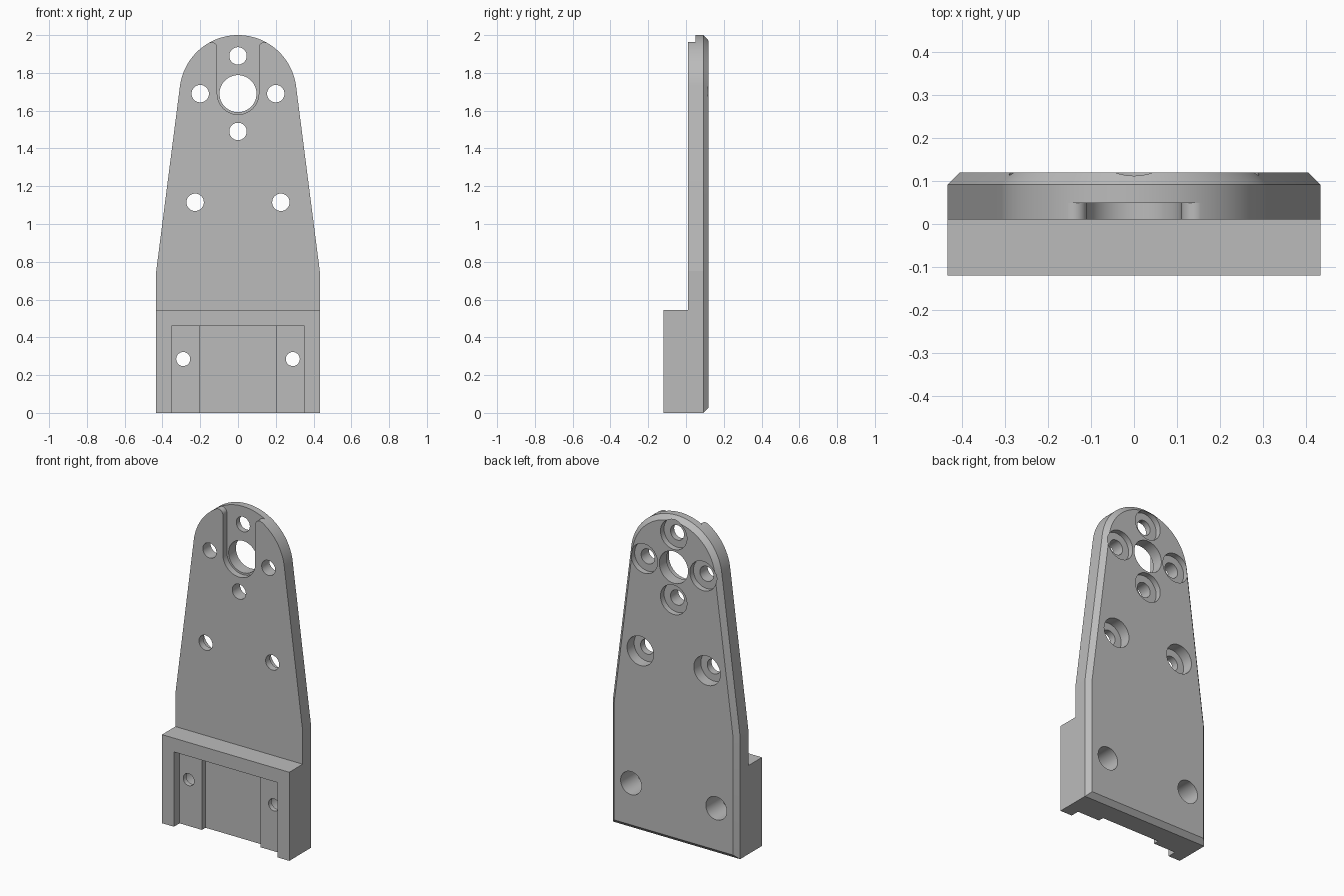
import bpy, bmesh, math
from math import sin, cos, radians

if "Cube" in bpy.data.objects:
    bpy.data.objects.remove(bpy.data.objects["Cube"], do_unlink=True)

HALF_W, SHOULDER_Z, HUB_Z, HUB_R = 0.433, 0.75, 1.69, 0.31
FRONT, CHAMFER_Y, BACK = 0.01, 0.092, 0.12

grey = bpy.data.materials.new("plain grey")
grey.use_nodes = True
grey.diffuse_color = (0.5, 0.5, 0.5, 1)
grey.node_tree.nodes["Principled BSDF"].inputs["Base Color"].default_value = (0.5, 0.5, 0.5, 1)


def loft(name, sections):
    """Solid through matching (y, [(x, z), ...]) sections."""
    bm = bmesh.new()
    rings = [[bm.verts.new((x, y, z)) for x, z in pts] for y, pts in sections]
    bm.faces.new(rings[0])
    bm.faces.new(rings[-1])
    for a, b in zip(rings, rings[1:]):
        for i in range(len(a)):
            j = (i + 1) % len(a)
            bm.faces.new((a[i], a[j], b[j], b[i]))
    bmesh.ops.recalc_face_normals(bm, faces=bm.faces)
    mesh = bpy.data.meshes.new(name)
    bm.to_mesh(mesh)
    bm.free()
    ob = bpy.data.objects.new(name, mesh)
    bpy.context.collection.objects.link(ob)
    mesh.materials.append(grey)
    return ob


def arc(cx, cz, r, start, end, steps):
    angles = [radians(start + (end - start) * i / steps) for i in range(steps + 1)]
    return [(cx + r * cos(a), cz + r * sin(a)) for a in angles]


def box(name, x, y0, y1, z0, z1):
    pts = [(-x, z0), (x, z0), (x, z1), (-x, z1)]
    return loft(name, [(y0, pts), (y1, pts)])


def cylinder(name, x, z, r, y0, y1):
    pts = arc(x, z, r, 0, 360, 64)[:-1]
    return loft(name, [(y0, pts), (y1, pts)])


def outline(inset):
    """Tapered plate edge with a round top tangent to the sloping sides."""
    slope = math.atan2(0.1255, 0.979)
    w, r = HALF_W - inset, HUB_R - inset
    shoulder = SHOULDER_Z - inset * math.tan(slope / 2)
    dz = shoulder - HUB_Z
    tangent = math.degrees(math.atan2(dz, w) + math.acos(r / math.hypot(w, dz)))
    return ([(-w, inset), (w, inset), (w, shoulder)]
            + arc(0, HUB_Z, r, tangent, 180 - tangent, 56) + [(-w, shoulder)])


# Plate with chamfered back edge
bracket = loft("mounting_bracket", [(FRONT, outline(0)), (CHAMFER_Y, outline(0)),
                                    (BACK, outline(BACK - CHAMFER_Y))])


def combine(tool, operation="DIFFERENCE"):
    mod = bracket.modifiers.new(tool.name, "BOOLEAN")
    mod.operation, mod.solver, mod.object = operation, "EXACT", tool
    bpy.context.view_layer.objects.active = bracket
    bpy.ops.object.modifier_apply(modifier=mod.name)
    bpy.data.objects.remove(tool, do_unlink=True)


# Thick foot block and its stepped pocket, open at the bottom
combine(box("foot_block", HALF_W, -0.12, 0.05, 0, 0.545), "UNION")
combine(box("pocket", 0.352, -0.2, -0.065, -0.1, 0.46))
combine(box("deep_channel", 0.2, -0.2, -0.03, -0.1, 0.46))

# Front slot running up from the hub, with rounded mouth corners
lip = 0.03
lip_x = 0.11 + lip
lip_z = HUB_Z + math.sqrt((HUB_R - lip) ** 2 - lip_x ** 2)
mouth = arc(lip_x, lip_z, lip, 180, 60, 20)
side = mouth + [(mouth[-1][0] + 0.08, mouth[-1][1] + 0.139)]
slot = arc(0, HUB_Z, 0.11, 180, 360, 36) + side + [(-x, z) for x, z in reversed(side)]
combine(loft("slot", [(-0.1, slot), (0.049, slot)]))

# Centre bore
combine(cylinder("centre_bore", 0, HUB_Z, 0.098, -0.2, 0.2))

# Counterbored screw holes: x, z, hole radius, bore radius, bore floor
holes = [(0, HUB_Z + 0.2, 0.046, 0.09, 0.085), (0, HUB_Z - 0.2, 0.046, 0.09, 0.085)]
for s in (-1, 1):
    holes += [(s * 0.2, HUB_Z, 0.046, 0.09, 0.085),
              (s * 0.227, 1.115, 0.046, 0.09, 0.052),
              (s * 0.29, 0.285, 0.037, 0.071, -0.035)]
for x, z, r, bore_r, floor in holes:
    combine(cylinder("screw_hole", x, z, r, -0.2, 0.2))
    combine(cylinder("counterbore", x, z, bore_r, floor, 0.2))

# Smooth curved walls, crisp edges elsewhere
bpy.ops.object.select_all(action="DESELECT")
bracket.select_set(True)
bpy.context.view_layer.objects.active = bracket
bpy.ops.object.shade_smooth_by_angle(angle=radians(6.5))
